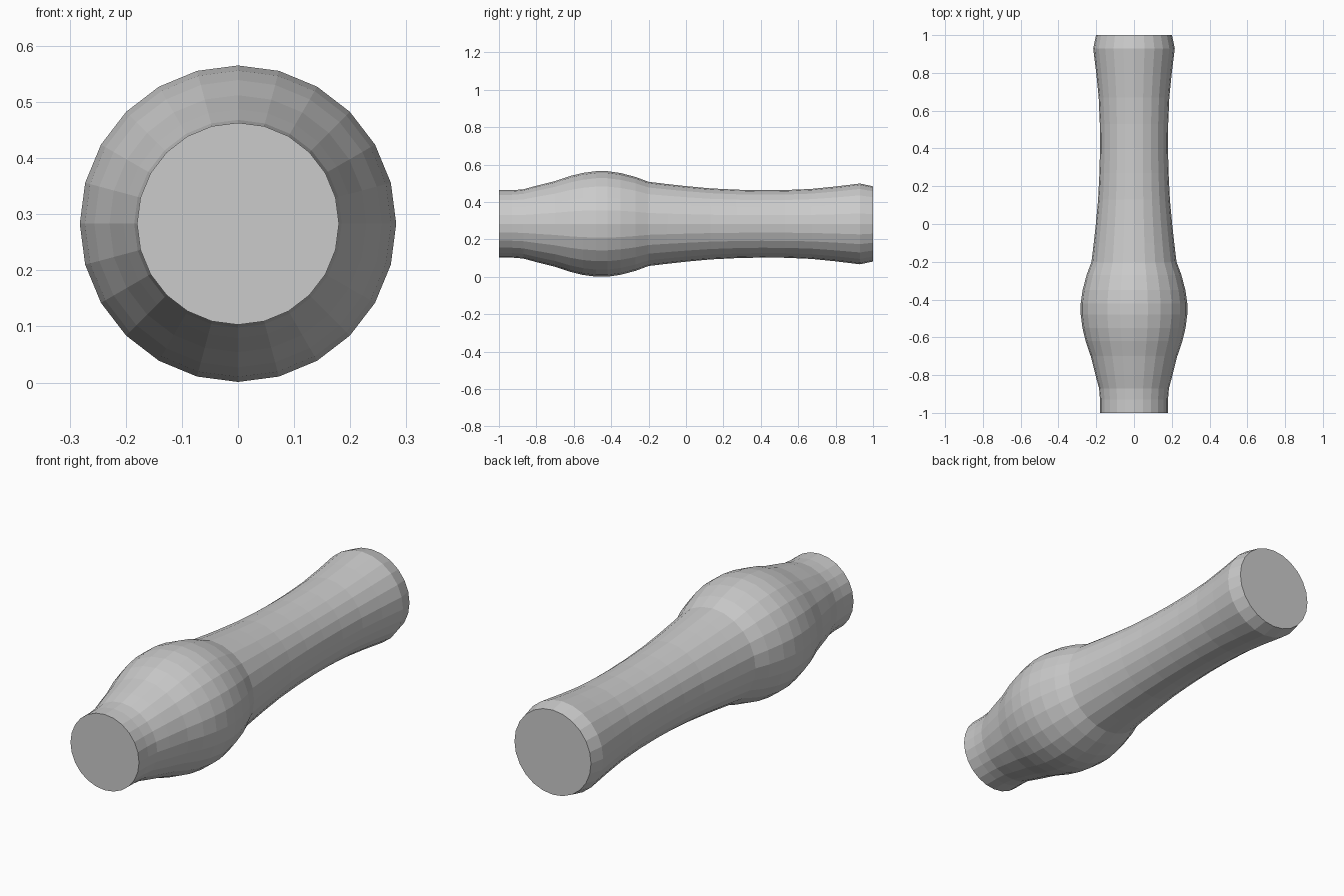
import bpy, bmesh, math

if "Cube" in bpy.data.objects:
    bpy.data.objects.remove(bpy.data.objects["Cube"])

SIDES = 24
AXIS_Z = 0.283

# Profile along the length: (y, radius)
PROFILE = [
    (-1.0, 0.18), (-0.93, 0.18), (-0.87, 0.185), (-0.80, 0.204), (-0.70, 0.229),
    (-0.62, 0.256), (-0.55, 0.273), (-0.48, 0.282), (-0.42, 0.282),
    (-0.35, 0.272), (-0.27, 0.251), (-0.20, 0.225),
    (-0.10, 0.213), (0.0, 0.202), (0.13, 0.190), (0.27, 0.183),
    (0.40, 0.180), (0.53, 0.181), (0.67, 0.187), (0.80, 0.200),
    (0.93, 0.216), (1.0, 0.201),
]


def lathe(name, profile):
    bm = bmesh.new()
    rings = []
    for y, r in profile:
        rings.append([bm.verts.new((r * math.cos(a), y, AXIS_Z + r * math.sin(a)))
                      for a in (2 * math.pi * i / SIDES for i in range(SIDES))])
    for a, b in zip(rings, rings[1:]):
        for i in range(SIDES):
            j = (i + 1) % SIDES
            bm.faces.new((a[i], a[j], b[j], b[i]))
    # Flat end caps
    bm.faces.new(rings[0])
    bm.faces.new(rings[-1])
    bmesh.ops.recalc_face_normals(bm, faces=bm.faces)
    mesh = bpy.data.meshes.new(name)
    bm.to_mesh(mesh)
    bm.free()
    obj = bpy.data.objects.new(name, mesh)
    bpy.context.collection.objects.link(obj)
    return obj


# Turned handle with a bulb near the front, faceted
lathe("turned_handle", PROFILE)
